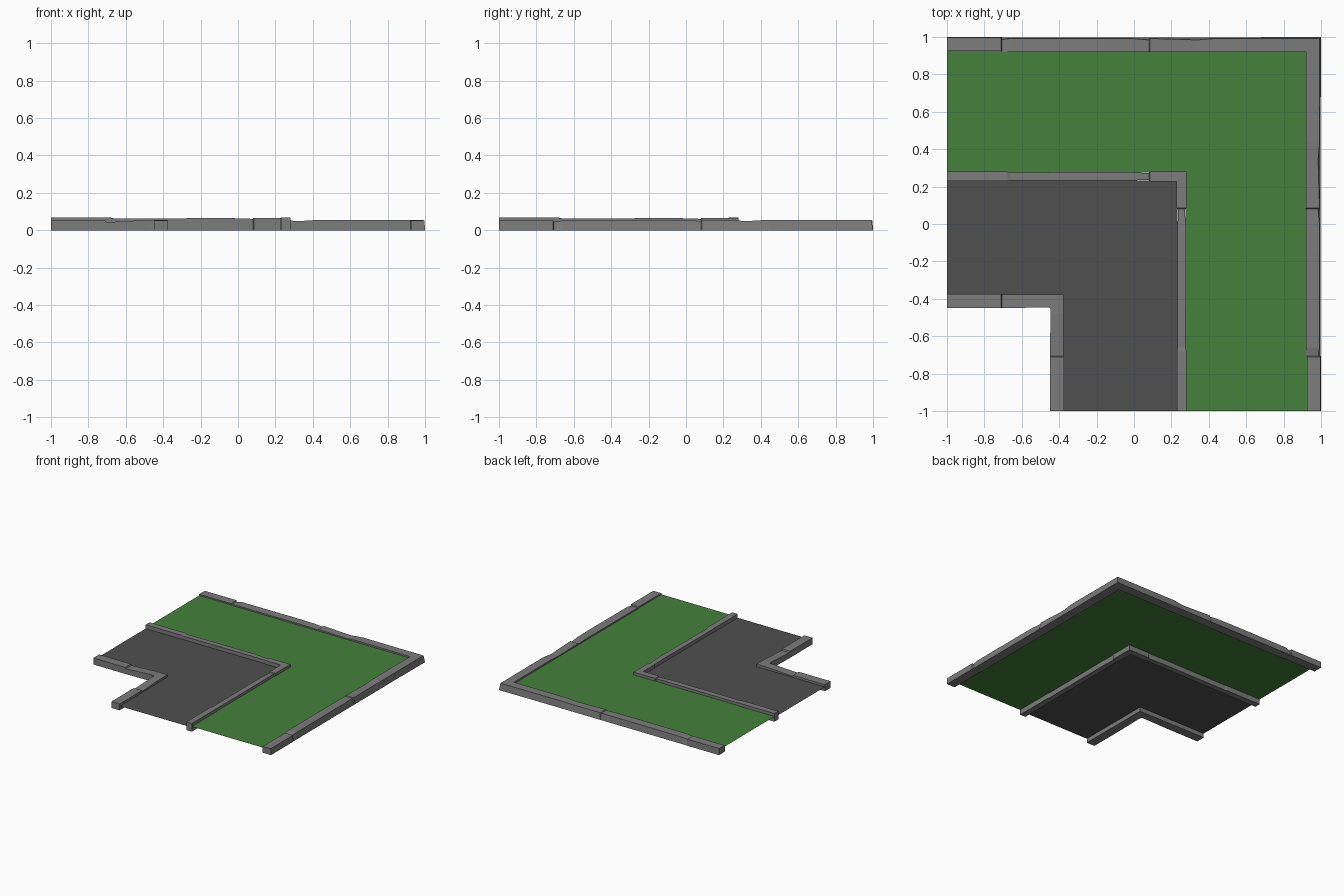
import bpy

if "Cube" in bpy.data.objects:
    bpy.data.objects.remove(bpy.data.objects["Cube"])


def material(name, rgb):
    m = bpy.data.materials.new(name)
    m.diffuse_color = (*rgb, 1)
    m.use_nodes = True
    m.node_tree.nodes["Principled BSDF"].inputs["Base Color"].default_value = m.diffuse_color
    return m


STONE = material("kerb_stone", (0.2, 0.2, 0.2))
ROAD = material("asphalt", (0.08, 0.08, 0.08))
GRASS = material("grass", (0.06, 0.22, 0.045))


def make(name, verts, faces, mat):
    me = bpy.data.meshes.new(name)
    me.from_pydata(verts, [], faces)
    me.materials.append(mat)
    me.update()
    ob = bpy.data.objects.new(name, me)
    bpy.context.collection.objects.link(ob)
    return ob


def kerb(name, stations):
    """Closed L-shaped kerb. Each station is (along, inner, outer, top inset, height);
    the second arm mirrors the first across the diagonal, and the last is the mitre."""
    rings = []
    for s, a, b, inset, h in stations:
        mitre = s is None
        pts = [(a, 0), (b, 0), (b - inset, h), (a, h)]
        rings.append([((p if mitre else s), p, z) for p, z in pts])
    rings += [[(y, x, z) for x, y, z in r] for r in reversed(rings[:-1])]
    verts = [v for r in rings for v in r]
    n = len(rings)
    faces = [(0, 1, 2, 3), tuple(4 * n - k for k in (1, 2, 3, 4))]
    for i in range(n - 1):
        for k in range(4):
            j = (k + 1) % 4
            faces.append((4 * i + k, 4 * i + 4 + k, 4 * i + 4 + j, 4 * i + j))
    return make(name, verts, faces, STONE)


def l_sheet(name, lo, hi, z, mat):
    """Flat L-shaped surface between two nested corners."""
    verts = [(-1, lo, z), (lo, lo, z), (lo, -1, z), (hi, -1, z), (hi, hi, z), (-1, hi, z)]
    return make(name, verts, [(0, 1, 4, 5), (1, 2, 3, 4)], mat)


# Outer boundary kerb: uneven stones with leaning outer faces
kerb("outer_kerb", [
    (-1, 0.925, 1.0, 0.003, 0.052), (-0.71, 0.925, 1.0, 0.003, 0.052),
    (-0.705, 0.92, 0.998, 0.012, 0.045), (-0.66, 0.92, 0.998, 0.006, 0.053),
    (-0.16, 0.92, 0.998, 0.006, 0.054), (0.0, 0.92, 0.998, 0.007, 0.053),
    (0.08, 0.92, 0.998, 0.014, 0.050), (0.085, 0.92, 0.998, 0.006, 0.055),
    (0.34, 0.92, 0.998, 0.014, 0.050), (0.44, 0.92, 0.998, 0.006, 0.056),
    (0.58, 0.92, 0.998, 0.006, 0.056), (None, 0.92, 1.0, 0.008, 0.055)])

# Kerb between road and grass
kerb("middle_kerb", [
    (-1, 0.23, 0.28, 0, 0.067), (-0.68, 0.23, 0.28, 0, 0.067),
    (-0.66, 0.232, 0.276, 0, 0.063), (-0.04, 0.232, 0.278, 0, 0.065),
    (0.08, 0.236, 0.272, 0, 0.061), (0.085, 0.228, 0.28, 0, 0.065),
    (None, 0.228, 0.28, 0, 0.065)])

# Kerb on the inside of the bend
kerb("inner_kerb", [
    (-1, -0.45, -0.375, 0, 0.053), (-0.71, -0.45, -0.375, 0, 0.053),
    (-0.705, -0.45, -0.377, 0, 0.043), (-0.48, -0.446, -0.377, 0, 0.055),
    (None, -0.448, -0.377, 0, 0.055)])

l_sheet("road", -0.38, 0.232, 0.035, ROAD)
l_sheet("grass", 0.276, 0.924, 0.042, GRASS)
